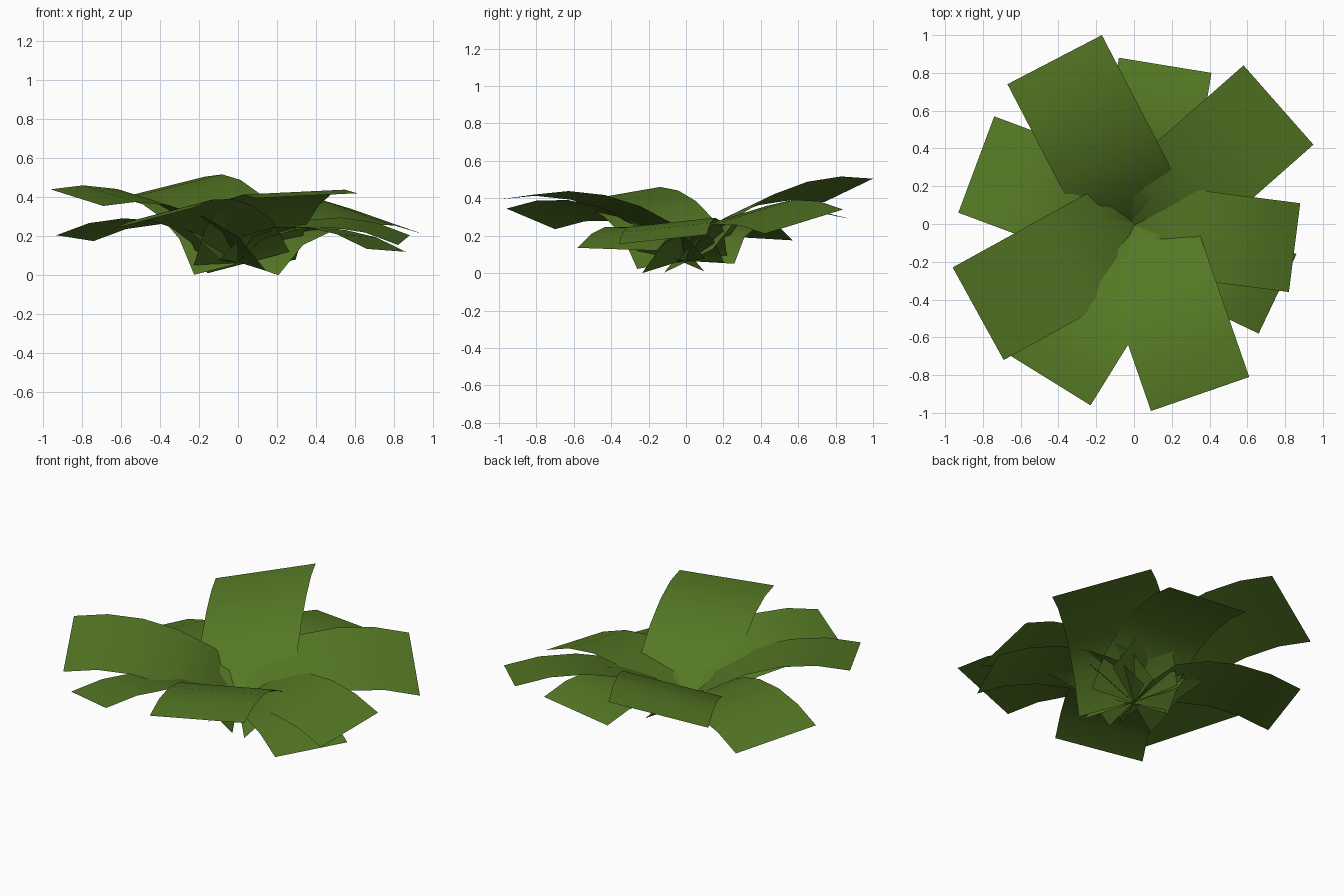
import bpy, math
from mathutils import Vector

if "Cube" in bpy.data.objects:
    bpy.data.objects.remove(bpy.data.objects["Cube"])

green = bpy.data.materials.new("leaf green")
green.diffuse_color = (0.09, 0.19, 0.018, 1)
green.use_nodes = True
green.node_tree.nodes["Principled BSDF"].inputs["Base Color"].default_value = green.diffuse_color

# Shared arching profile: share of length, rise above the base
ALONG = [0, 0.17, 0.38, 0.59, 0.80, 1.0]
RISE = [0, 0.155, 0.23, 0.262, 0.255, 0.21]
BASE_Z = 0.07

# Each leaf: tip corners (right, left seen from the centre looking outward)
LEAVES = [
    ((-0.17, 1.00, 0.51), (-0.67, 0.74, 0.385)),
    ((0.41, 0.80, 0.31), (-0.08, 0.88, 0.295)),
    ((0.95, 0.42, 0.215), (0.58, 0.84, 0.345)),
    ((0.82, -0.36, 0.16), (0.88, 0.11, 0.21)),
    ((0.66, -0.58, 0.14), (0.86, -0.16, 0.125)),
    ((0.09, -0.99, 0.40), (0.61, -0.81, 0.425)),
    ((-0.65, -0.70, 0.24), (-0.23, -0.96, 0.35)),
    ((-0.96, -0.23, 0.445), (-0.69, -0.72, 0.36)),
    ((-0.74, 0.57, 0.18), (-0.93, 0.06, 0.21)),
]


def make_leaf(name, right, left):
    """Bent rectangular blade running from the centre out to its tip edge."""
    r, l = Vector(right), Vector(left)
    tip, half = (r + l) / 2, (r - l) / 2
    out = Vector((-half.y, half.x, 0)).normalized()
    length = out.dot(tip)
    base = Vector((tip.x, tip.y, 0)) - out * length
    tilt = tip.z - BASE_Z - RISE[-1]
    verts = []
    for s, h in zip(ALONG, RISE):
        c = base + out * (length * s)
        c.z = BASE_Z + h + tilt * s
        verts += [c - half, c + half]
    n = len(ALONG)
    faces = [(2 * i, 2 * i + 1, 2 * i + 3, 2 * i + 2) for i in range(n - 1)]
    me = bpy.data.meshes.new(name)
    me.from_pydata(verts, [], faces)
    me.update()
    # keep every blade facing upward, with soft shading
    if me.polygons[-1].normal.z < 0:
        me.flip_normals()
    for p in me.polygons:
        p.use_smooth = True
    me.materials.append(green)
    ob = bpy.data.objects.new(name, me)
    bpy.context.collection.objects.link(ob)
    return ob


leaves = [make_leaf(f"leaf_{i + 1}", *c) for i, c in enumerate(LEAVES)]

# Rest the plant on the ground
low = min(v.co.z for o in leaves for v in o.data.vertices)
for o in leaves:
    for v in o.data.vertices:
        v.co.z -= low
